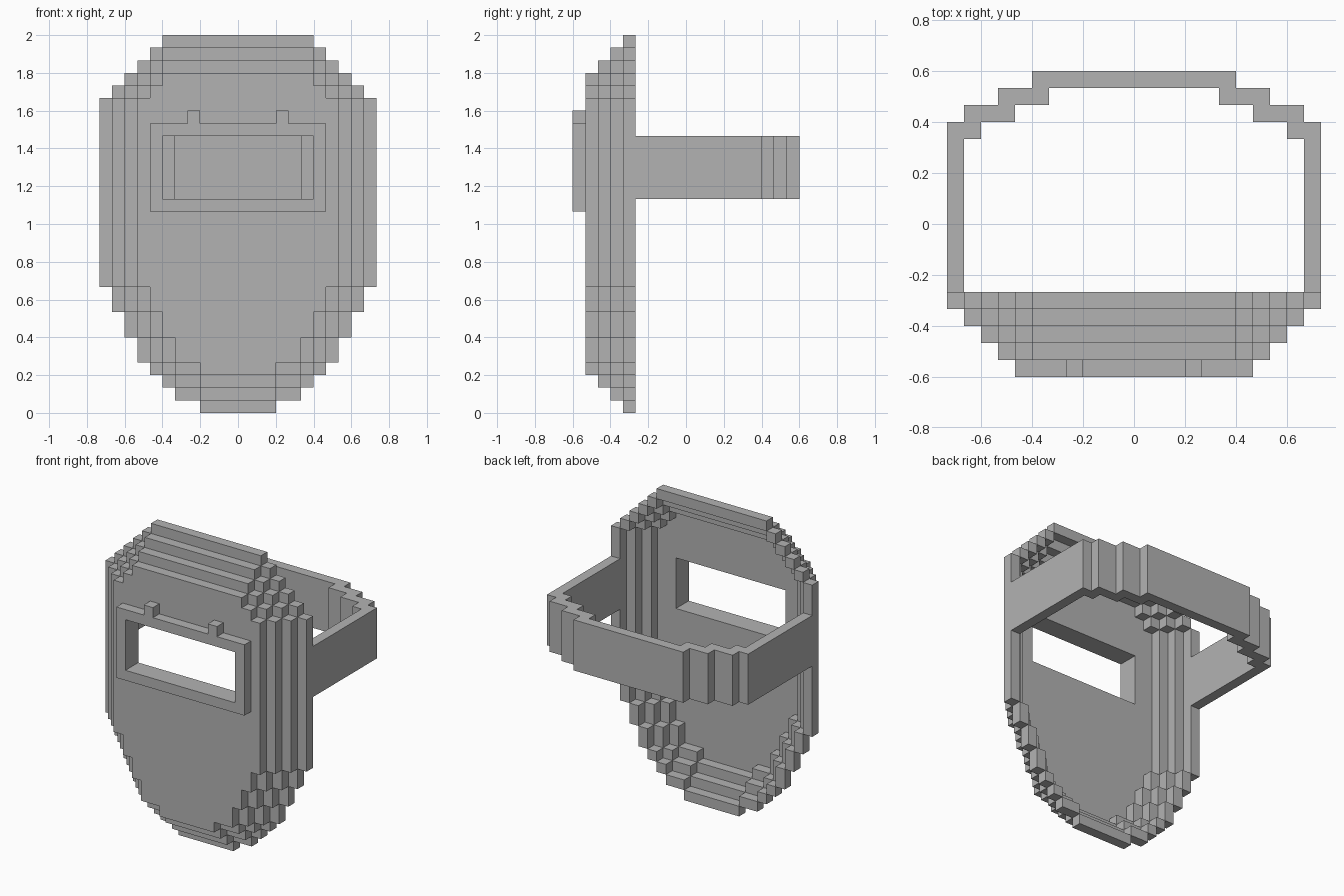
import bpy, bmesh
from mathutils import Vector

cube = bpy.data.objects.get("Cube")
if cube:
    bpy.data.objects.remove(cube, do_unlink=True)

UNIT = 2 / 30  # one block of the stepped grid

grey = bpy.data.materials.new("grey")
grey.use_nodes = True
grey.diffuse_color = (0.45, 0.45, 0.45, 1)
grey.node_tree.nodes["Principled BSDF"].inputs["Base Color"].default_value = grey.diffuse_color


def block(x0, x1, y0, y1, z0, z1):
    """Grid cells of a block, mirrored across x = 0."""
    cells = {(x, y, z) for x in range(x0, x1) for y in range(y0, y1) for z in range(z0, z1)}
    return cells | {(-1 - x, y, z) for x, y, z in cells}


def half_width(layer, z):
    """Half width of the oval outline; layer 0 is the front plate, 3 the rear rim."""
    low, high = 3 - layer, 27 + layer
    if not low <= z < high:
        return 0
    if z >= 25:
        return layer + 8 - (z - 24)
    if z >= 4:
        return layer + 8 - max(0, (11 - z) // 2)
    return (3, 5, 6, 7)[z - low]


# Curved face shell: a front plate and three stepped rings behind it
shell = set()
for layer in range(4):
    for z in range(30):
        inner = half_width(layer - 1, z) if layer else 0
        shell |= block(inner, half_width(layer, z), layer - 8, layer - 7, z, z + 1)

# Viewing window, its raised frame and two small tabs
window = block(0, 6, -9, -7, 17, 22)
shell -= window
frame = block(0, 7, -9, -8, 16, 23) - window
frame |= block(3, 4, -9, -8, 23, 24)

# Head strap: straight sides and a stepped back
strap = block(10, 11, -4, 6, 17, 22)
for x0, x1, y in ((9, 11, 5), (7, 10, 6), (5, 8, 7), (0, 6, 8)):
    strap |= block(x0, x1, y, y + 1, 17, 22)

solid = shell | frame | strap


def build(name, cells):
    """Skin the exposed sides of the cells and merge the flat areas."""
    bm = bmesh.new()
    corners = {}

    def corner(p):
        key = tuple(round(c) for c in p)
        if key not in corners:
            corners[key] = bm.verts.new(Vector(key) * UNIT)
        return corners[key]

    for cell in sorted(cells):
        for axis in range(3):
            for side in (0, 1):
                beside = list(cell)
                beside[axis] += 2 * side - 1
                if tuple(beside) in solid:
                    continue
                u, v = Vector((0, 0, 0)), Vector((0, 0, 0))
                u[(axis + 1) % 3] = 1
                v[(axis + 2) % 3] = 1
                base = Vector(cell)
                base[axis] += side
                quad = [base, base + u, base + u + v, base + v]
                if not side:
                    quad.reverse()
                bm.faces.new([corner(p) for p in quad])
    bmesh.ops.dissolve_limit(bm, angle_limit=0.01, verts=bm.verts, edges=bm.edges)
    mesh = bpy.data.meshes.new(name)
    bm.to_mesh(mesh)
    bm.free()
    mesh.materials.append(grey)
    bpy.context.collection.objects.link(bpy.data.objects.new(name, mesh))


build("face_shell", shell)
build("window_frame", frame)
build("head_strap", strap)
